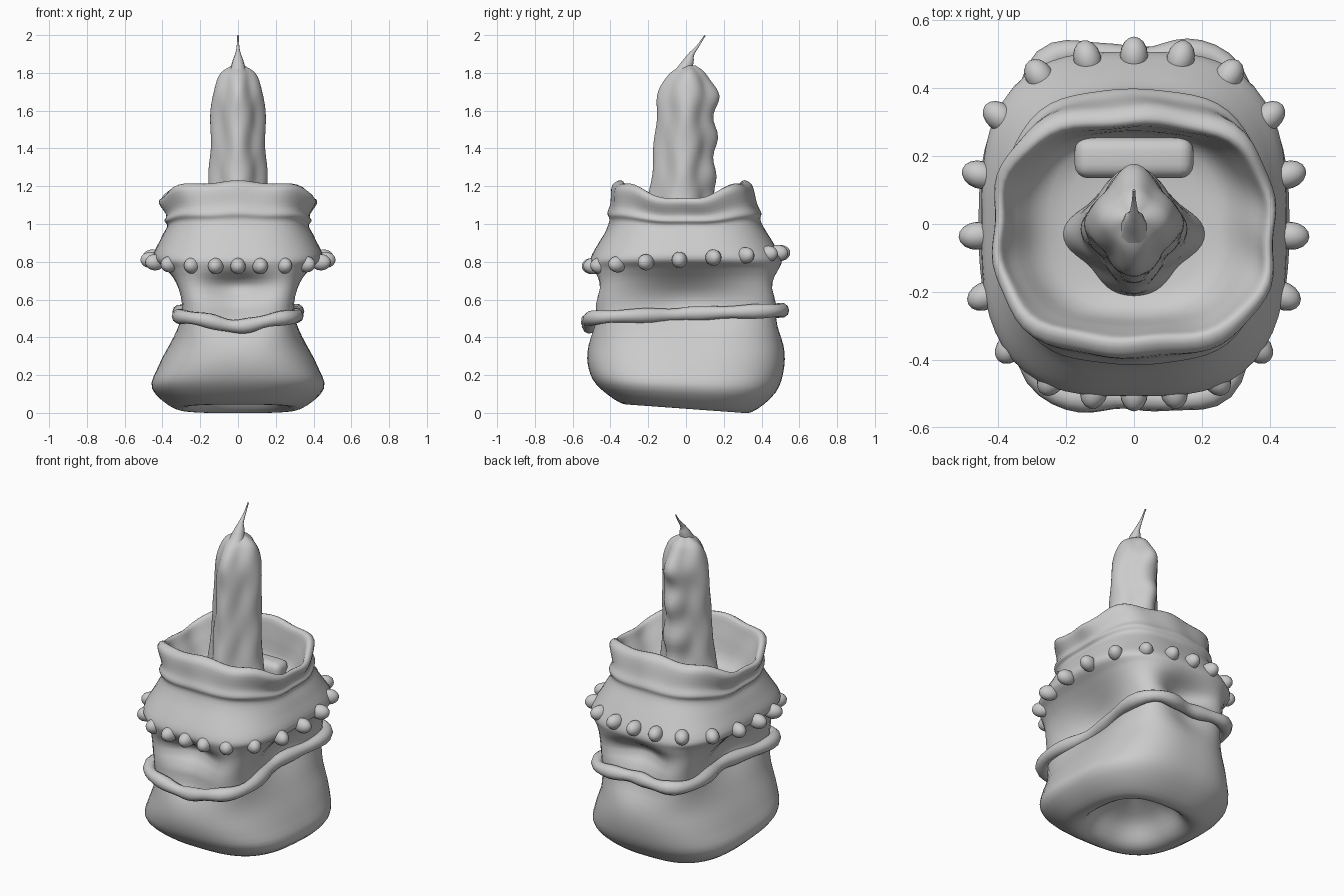
import bpy, bmesh
from math import sin, cos, pi, exp, atan2
from mathutils import Vector

if "Cube" in bpy.data.objects:
    bpy.data.objects.remove(bpy.data.objects["Cube"])

N = 72


def bump(v, centre, width):
    return exp(-((v - centre) / width) ** 2)


def section(phi, a, b, n, px=0, py=0):
    """Rounded rectangle with optional dents in the middle of its faces."""
    c, s = cos(phi), sin(phi)
    r = (abs(c) ** n + abs(s) ** n) ** (-1 / n)
    x, y = a * r * c, b * r * s
    x -= px * abs(c) ** 8 * (1 if c > 0 else -1)
    y -= py * abs(s) ** 8 * (1 if s > 0 else -1)
    return x, y


def smooth_path(pts, steps):
    """Catmull-Rom curve through a few control points."""
    p = [Vector(q) for q in pts]
    p = [p[0]] + p + [p[-1]]
    out = []
    for a, b, c, d in zip(p, p[1:], p[2:], p[3:]):
        for k in range(steps):
            t = k / steps
            out.append((2 * b + (c - a) * t + (2 * a - 5 * b + 4 * c - d) * t ** 2
                        + (3 * b - a - 3 * c + d) * t ** 3) / 2)
    return out + [p[-1]]


def loft(name, rings):
    """Skin closed rings of points and cap both ends."""
    bm = bmesh.new()
    rows = [[bm.verts.new(p) for p in ring] for ring in rings]
    for r0, r1 in zip(rows, rows[1:]):
        for i in range(len(r0)):
            j = (i + 1) % len(r0)
            bm.faces.new((r0[i], r0[j], r1[j], r1[i]))
    bm.faces.new(rows[0][::-1])
    bm.faces.new(rows[-1])
    bmesh.ops.recalc_face_normals(bm, faces=bm.faces)
    me = bpy.data.meshes.new(name)
    bm.to_mesh(me)
    bm.free()
    me.shade_smooth()
    ob = bpy.data.objects.new(name, me)
    bpy.context.collection.objects.link(ob)


def tube(name, pts, radii, cyclic):
    cu = bpy.data.curves.new(name, 'CURVE')
    cu.dimensions = '3D'
    cu.bevel_depth = 1
    cu.bevel_resolution = 3
    cu.use_fill_caps = True
    sp = cu.splines.new('POLY')
    sp.points.add(len(pts) - 1)
    for p, co, r in zip(sp.points, pts, radii):
        p.co = (*co, 1)
        p.radius = r
    sp.use_cyclic_u = cyclic
    sp.use_smooth = True
    ob = bpy.data.objects.new(name, cu)
    bpy.context.collection.objects.link(ob)


# Pot: profile of (half width, half depth, z) from under the foot, over the rim, inside
profile = [(.02, .02, .22), (.17, .18, .15), (.25, .27, .04), (.34, .35, .03),
           (.455, .475, .13), (.42, .52, .25), (.35, .52, .40), (.328, .505, .54),
           (.36, .515, .69), (.405, .515, .765), (.455, .507, .82), (.41, .45, .92),
           (.375, .40, 1.0), (.39, .405, 1.035), (.38, .385, 1.075), (.415, .365, 1.155),
           (.39, .315, 1.175), (.35, .29, 1.09), (.25, .24, .96), (.02, .02, .94)]
rings = []
for a, b, z in smooth_path(profile, 4):
    wave = min(1, max(0, (z - .95) / .2))
    waist = bump(z, .58, .15)
    ring = []
    for i in range(N):
        phi = 2 * pi * i / N
        x, y = section(phi, a, b, 2.8 + 1.3 * waist, .095 * bump(z, .60, .13),
                       .13 * bump(z, .67, .075) + .05 * bump(z, .5, .1))
        crumple = 1 + .014 * wave * cos(10 * phi + z * 9)
        dz = wave * (.045 - .095 * abs(cos(phi)) ** 4 + .008 * cos(8 * phi))
        dz -= max(0, .3 - z) * .26 * y  # tilted foot
        ring.append((x * crumple, y * crumple - .02 * wave, z + dz))
    rings.append(ring)
loft("pot", rings)

# Cord tied round the waist, sagging to a point at the front
cord = []
for i in range(N):
    x, y = section(2 * pi * i / N, .345, .535, 4, .08, .05)
    front = bump(x, 0, .16) if y < 0 else 0
    cord.append((x, y - .025 * front, .525 + .035 * y - .05 * front))
tube("waist_cord", cord, [.037 + .004 * sin(i * pi / 3) for i in range(N)], True)

# Beads round the shoulder, rising slightly to the back
for k in range(20):
    t = k * pi / 10
    t -= .07 * (sin(t) + sin(2 * t))
    x, y = section(t - pi / 2, .462, .497, 2.5)
    bpy.ops.mesh.primitive_uv_sphere_add(segments=16, ring_count=10, radius=1,
                                         location=(x, y, .812 + .07 * y),
                                         rotation=(0, 0, atan2(y, x)))
    bead = bpy.context.object
    bead.name = "bead"
    bead.scale = (.055, .041, .043)
    bpy.ops.object.shade_smooth()

# Candle: ribbed, with wax lumps down the back
profile = [(.21, .19, .93), (.165, .18, 1.12), (.152, .167, 1.32), (.146, .16, 1.52),
           (.137, .158, 1.68), (.10, .105, 1.79), (.03, .035, 1.84)]
rings = []
for a, b, z in smooth_path(profile, 6):
    ring = []
    for i in range(N):
        phi = 2 * pi * i / N
        m = .90 + .09 * cos(4 * phi) + .03 * cos(6 * phi) * sin(z * 21)
        m += .07 * max(0, sin(phi)) ** 4 * cos(z * 30)
        ring.append((a * m * cos(phi), .05 * (z - 1.55) + b * m * sin(phi), z))
    rings.append(ring)
loft("candle", rings)

# Wick
wick = smooth_path([(0, -.015, 1.80), (0, .015, 1.865), (0, .03, 1.90),
                    (0, .065, 1.945), (0, .10, 1.998)], 3)
tube("wick", wick, [.004 + .044 * (1 - i / 12) ** 2 for i in range(len(wick))], False)

# Wax ledge behind the candle
bpy.ops.mesh.primitive_cube_add(size=1, location=(0, .195, .97))
ledge = bpy.context.object
ledge.name = "wax_ledge"
ledge.scale = (.35, .12, .12)
bpy.ops.object.transform_apply(location=False, rotation=False, scale=True)
bev = ledge.modifiers.new("round", 'BEVEL')
bev.width, bev.segments = .04, 4
bpy.ops.object.shade_smooth()
